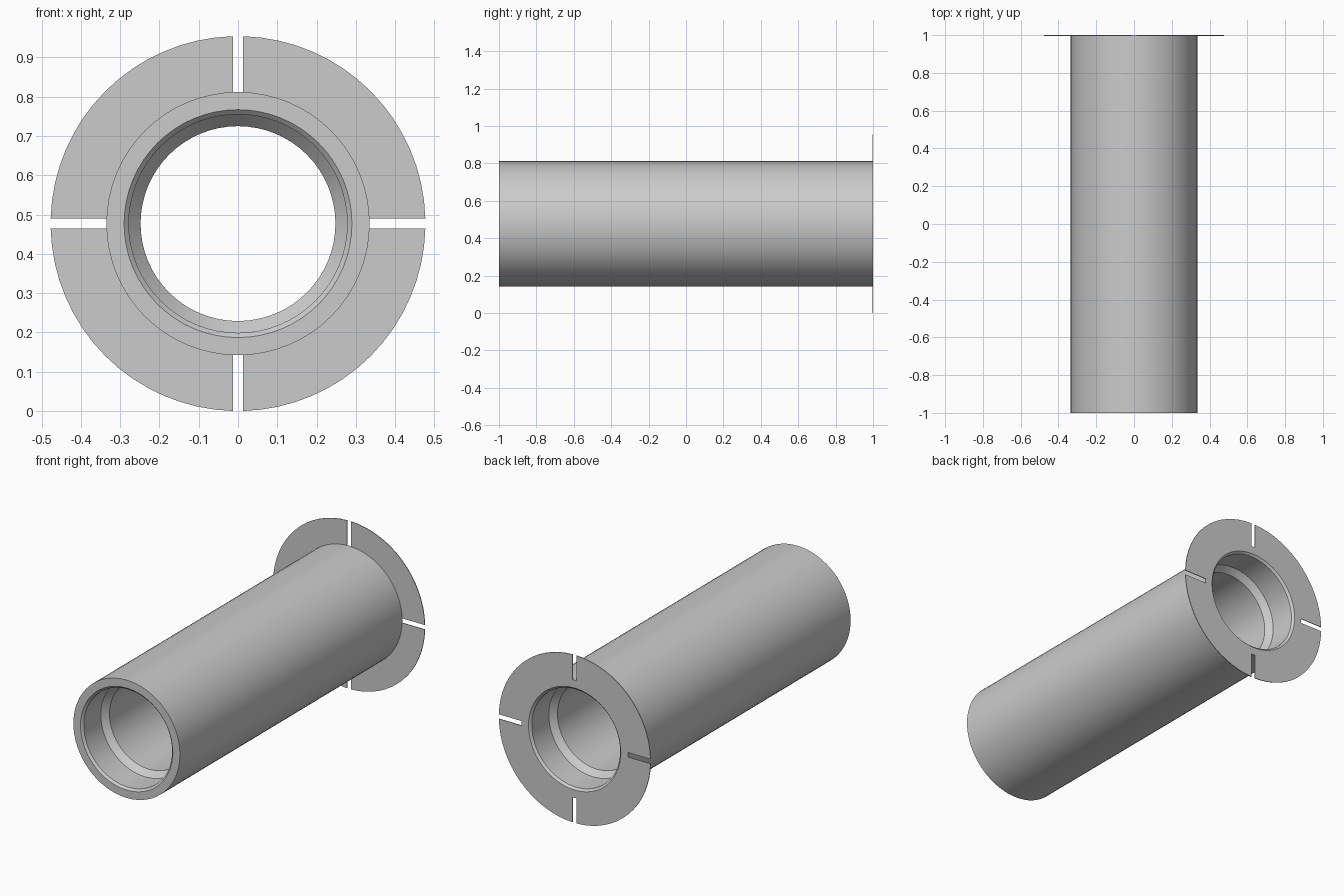
import bpy, bmesh, math
from mathutils import Matrix, Vector

cube = bpy.data.objects.get("Cube")
if cube:
    bpy.data.objects.remove(cube, do_unlink=True)

SEGMENTS = 64
AXIS_Z = 0.477
FLANGE_R, TUBE_R = 0.477, 0.335
MOUTH_R, SOCKET_R, BORE_R = 0.29, 0.278, 0.248
SLOT_HALF = 0.013
SHEET = 0.004

grey = bpy.data.materials.new("plain grey")
grey.use_nodes = True
colour = (0.6, 0.6, 0.6, 1)
grey.diffuse_color = colour
grey.node_tree.nodes["Principled BSDF"].inputs["Base Color"].default_value = colour


def finish(bm, name):
    """Turn a bmesh into a shaded object on the tube's axis."""
    bmesh.ops.recalc_face_normals(bm, faces=bm.faces)
    mesh = bpy.data.meshes.new(name)
    bm.to_mesh(mesh)
    bm.free()
    mesh.materials.append(grey)
    obj = bpy.data.objects.new(name, mesh)
    bpy.context.collection.objects.link(obj)
    obj.location.z = AXIS_Z
    bpy.ops.object.select_all(action='DESELECT')
    obj.select_set(True)
    bpy.context.view_layer.objects.active = obj
    bpy.ops.object.shade_smooth_by_angle(angle=math.radians(25))
    return obj


# Hollow tube: half profile (radius, y), mirrored to both ends and revolved
front_half = [(TUBE_R, -1), (MOUTH_R, -1), (SOCKET_R, -0.988),
              (SOCKET_R, -0.835), (BORE_R, -0.8)]
profile = front_half + [(r, -y) for r, y in reversed(front_half)]
bm = bmesh.new()
rings = []
for r, y in profile:
    ring = []
    for i in range(SEGMENTS):
        a = math.tau * i / SEGMENTS
        ring.append(bm.verts.new((r * math.cos(a), y, r * math.sin(a))))
    rings.append(ring)
for k, ring in enumerate(rings):
    following = rings[(k + 1) % len(rings)]
    for i in range(SEGMENTS):
        j = (i + 1) % SEGMENTS
        bm.faces.new((ring[i], ring[j], following[j], following[i]))
finish(bm, "tube")


# Thin flange: four quarter plates separated by parallel slots
def arc(radius, steps):
    gap = math.asin(SLOT_HALF / radius)
    for i in range(steps + 1):
        a = gap + (math.pi / 2 - 2 * gap) * i / steps
        yield Vector((radius * math.cos(a), 1, radius * math.sin(a)))


bm = bmesh.new()
steps = SEGMENTS // 4
for quarter in range(4):
    turn = Matrix.Rotation(quarter * math.pi / 2, 3, 'Y')
    inner = [bm.verts.new(turn @ p) for p in arc(TUBE_R - 0.001, steps)]
    outer = [bm.verts.new(turn @ p) for p in arc(FLANGE_R, steps)]
    faces = [bm.faces.new((inner[i], outer[i], outer[i + 1], inner[i + 1]))
             for i in range(steps)]
    extruded = bmesh.ops.extrude_face_region(bm, geom=faces, use_keep_orig=True)
    moved = [v for v in extruded["geom"] if isinstance(v, bmesh.types.BMVert)]
    bmesh.ops.translate(bm, verts=moved, vec=(0, -SHEET, 0))
finish(bm, "slotted_flange")
